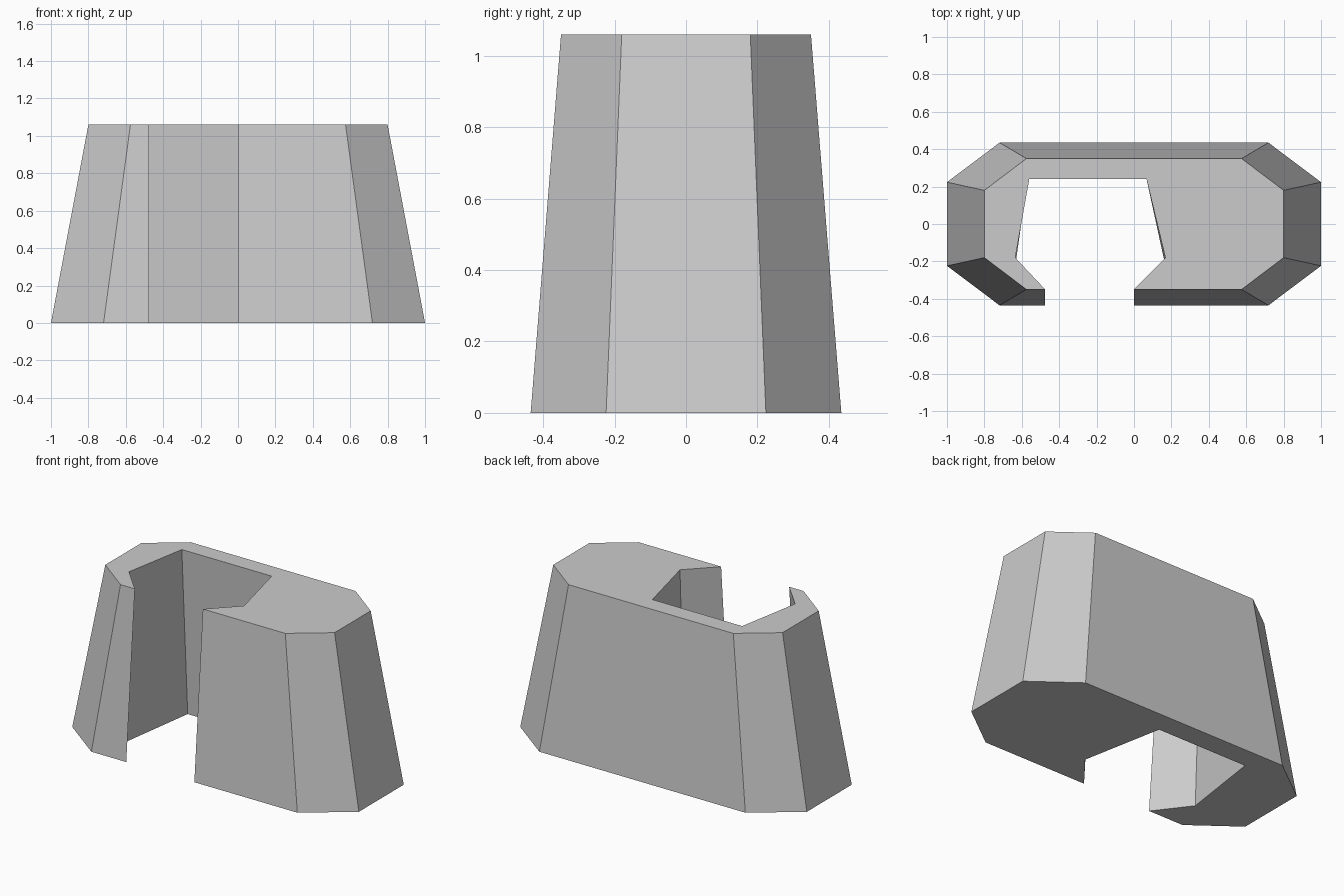
import bpy
import bmesh

default = bpy.data.objects.get("Cube")
if default:
    bpy.data.objects.remove(default, do_unlink=True)

HEIGHT = 1.06
FLARE_X, FLARE_Y = 1.25, 1.243

# Plain grey surface
grey = bpy.data.materials.new("plain grey")
grey.use_nodes = True
colour = (0.6, 0.6, 0.6, 1)
grey.diffuse_color = colour
grey.node_tree.nodes["Principled BSDF"].inputs["Base Color"].default_value = colour

# Top rim: outer chamfered outline, then the cut-out opening to the front
outer = [(-0.575, -0.35), (-0.8, -0.18), (-0.8, 0.18), (-0.575, 0.35),
         (0.575, 0.35), (0.8, 0.18), (0.8, -0.18), (0.575, -0.35)]
cutout = [(0, -0.35), (0.168, -0.18), (0.067, 0.24),
          (-0.56, 0.24), (-0.635, -0.18), (-0.475, -0.35)]

# Outer walls flare both ways towards the base; the cut-out only in depth
rim = outer + cutout
base = [(x * FLARE_X, y * FLARE_Y) for x, y in outer]
base += [(x, y * FLARE_Y) for x, y in cutout]

# Loft the base to the rim
bm = bmesh.new()
low = [bm.verts.new((x, y, 0)) for x, y in base]
high = [bm.verts.new((x, y, HEIGHT)) for x, y in rim]
bm.faces.new(low)
bm.faces.new(high)
for i in range(len(low)):
    j = (i + 1) % len(low)
    bm.faces.new((low[i], low[j], high[j], high[i]))
bmesh.ops.recalc_face_normals(bm, faces=bm.faces)

mesh = bpy.data.meshes.new("tapered_block")
bm.to_mesh(mesh)
bm.free()
mesh.materials.append(grey)
block = bpy.data.objects.new("tapered_block", mesh)
bpy.context.collection.objects.link(block)
